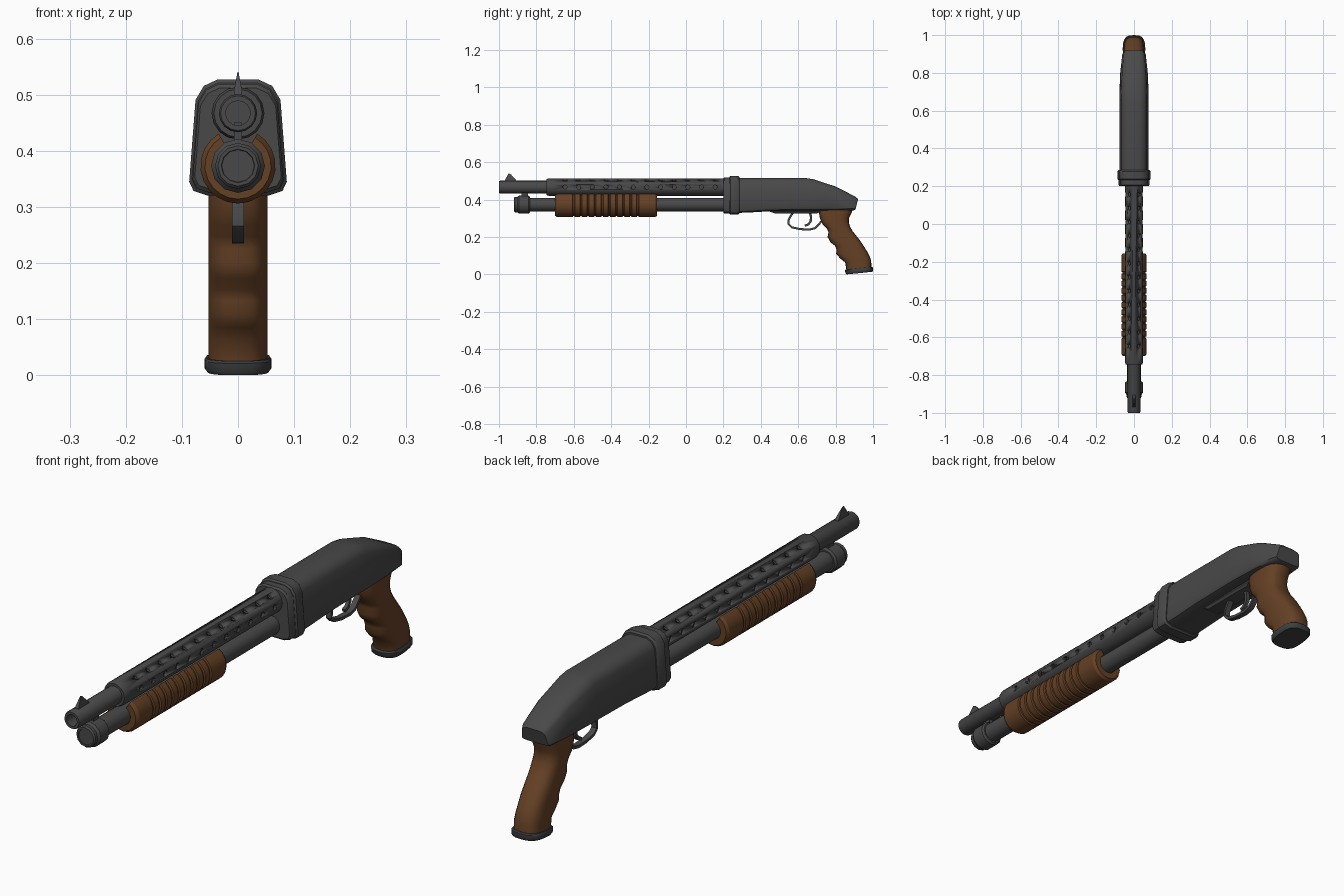
import bpy, bmesh, math
from mathutils import Vector, Matrix

if "Cube" in bpy.data.objects:
    bpy.data.objects.remove(bpy.data.objects["Cube"])


def material(name, rgb):
    m = bpy.data.materials.new(name)
    m.diffuse_color = (*rgb, 1)
    m.use_nodes = True
    m.node_tree.nodes["Principled BSDF"].inputs["Base Color"].default_value = m.diffuse_color
    return m


METAL = material("dark_metal", (0.066, 0.066, 0.066))
WOOD = material("brown_wood", (0.13, 0.052, 0.018))
RUBBER = material("charcoal_trim", (0.046, 0.048, 0.051))


def finish(name, bm, mat, angle=35):
    bmesh.ops.recalc_face_normals(bm, faces=bm.faces)
    me = bpy.data.meshes.new(name)
    bm.to_mesh(me)
    bm.free()
    ob = bpy.data.objects.new(name, me)
    bpy.context.collection.objects.link(ob)
    me.materials.append(mat)
    bpy.ops.object.select_all(action='DESELECT')
    ob.select_set(True)
    bpy.context.view_layer.objects.active = ob
    bpy.ops.object.shade_smooth_by_angle(angle=math.radians(angle))
    return ob


def loft(name, rings, mat, angle=35):
    """Skin closed rings of equal length and cap both ends."""
    bm = bmesh.new()
    vs = [[bm.verts.new(p) for p in r] for r in rings]
    n = len(vs[0])
    for a, b in zip(vs, vs[1:]):
        for i in range(n):
            j = (i + 1) % n
            bm.faces.new((a[i], a[j], b[j], b[i]))
    bm.faces.new(vs[0])
    bm.faces.new(vs[-1])
    return finish(name, bm, mat, angle)


def lathe(name, z, profile, mat, n=16):
    """Turn (y, radius) points about an axis along y."""
    return loft(name, [[(r * math.cos(math.tau * i / n), y, z + r * math.sin(math.tau * i / n))
                        for i in range(n)] for y, r in profile], mat)


def ribbon(name, path, thick, w, mat, angle=35):
    """Flat strip of half width w that follows (y, z) points."""
    pts = [Vector((0, *p)) for p in path]
    rings = []
    for i, p in enumerate(pts):
        t = (pts[min(i + 1, len(pts) - 1)] - pts[max(i - 1, 0)]).normalized()
        nrm = Vector((0, -t.z, t.y)) * thick / 2
        x = Vector((w, 0, 0))
        rings.append([p + nrm + x, p + nrm - x, p - nrm - x, p - nrm + x])
    return loft(name, rings, mat, angle)


def box(name, x, y0, y1, z0, z1, mat):
    return loft(name, [[(-x, y, z0), (x, y, z0), (x, y, z1), (-x, y, z1)] for y in (y0, y1)], mat)


BZ, MZ = 0.467, 0.373

# Barrel with open bore
lathe("barrel", BZ, [(0.25, 0.034), (-0.994, 0.034), (-1.0, 0.031), (-1.0, 0.022), (-0.85, 0.022)], METAL)

# Heat shield with rows of round vents
shield = lathe("heat_shield", BZ, [(0.21, 0.047), (-0.735, 0.047), (-0.745, 0.043)], METAL)
bm = bmesh.new()
for k in range(12):
    for deg in (0, 55, 125, 180):
        a = math.radians(deg)
        d = Vector((math.cos(a), 0, math.sin(a)))
        m = (Matrix.Translation(Vector((0, -0.647 + 0.073 * k, BZ)) + d * 0.049)
             @ d.to_track_quat('Z', 'Y').to_matrix().to_4x4())
        bmesh.ops.create_cone(bm, cap_ends=True, segments=10, radius1=0.011, radius2=0.011,
                              depth=0.026, matrix=m)
cutter = finish("vent_cutter", bm, METAL)
cutter.hide_render = True
mod = shield.modifiers.new("vents", 'BOOLEAN')
mod.operation = 'DIFFERENCE'
mod.solver = 'EXACT'
mod.object = cutter
bpy.ops.object.select_all(action='DESELECT')
shield.select_set(True)
bpy.context.view_layer.objects.active = shield
bpy.ops.object.modifier_apply(modifier="vents")
bpy.data.objects.remove(cutter)

# Front sight blade
loft("front_sight", [[(x, -0.972, 0.495), (x, -0.966, 0.508), (x * t, -0.948, 0.54), (x * t, -0.936, 0.535),
                      (x, -0.912, 0.508), (x, -0.9, 0.495)] for x, t in ((-0.007, 0.15), (0.007, 0.15))], METAL)

# Magazine tube, end cap and lug below the barrel
lathe("magazine_tube", MZ, [(0.25, 0.036), (-0.86, 0.036)], METAL)
lathe("magazine_cap", MZ, [(-0.835, 0.034), (-0.835, 0.042), (-0.842, 0.048), (-0.893, 0.048), (-0.902, 0.041),
                           (-0.914, 0.041), (-0.92, 0.036), (-0.92, 0.03), (-0.917, 0.029)], METAL, 12)
box("barrel_lug", 0.007, -0.88, -0.845, 0.4, 0.45, METAL)

# Grooved pump handle, a C-shaped section open at the top
prof = [(-0.70, 0.059), (-0.688, 0.067)]
for k in range(10):
    y = -0.6 + 0.038 * k
    prof += [(y - 0.006, 0.067), (y - 0.003, 0.062), (y + 0.003, 0.062), (y + 0.006, 0.067)]
prof += [(-0.166, 0.067), (-0.155, 0.06)]
arc = [math.radians(121 + 298 * i / 18) for i in range(19)]
loft("pump_handle", [[(r * math.cos(a), y, MZ + r * math.sin(a)) for a in arc] +
                     [(0.037 * math.cos(a), y, MZ + 0.037 * math.sin(a)) for a in reversed(arc)]
                     for y, r in prof], WOOD, 30)

# Receiver, lofted from one rounded trapezoid section
HALF = [(0.42, 1), (0.70, 0.945), (0.87, 0.825), (1, 0.12), (0.91, 0.04), (0.62, 0)]


def section(y, top, bot, w, shear=0):
    right = [(x * w, y - shear * (1 - t), bot + t * (top - bot)) for x, t in HALF]
    return right + [(-x, yy, z) for x, yy, z in reversed(right)]


loft("receiver", [section(*s) for s in (
    (0.21, 0.515, 0.328, 0.078), (0.32, 0.515, 0.33, 0.078), (0.46, 0.515, 0.338, 0.078),
    (0.64, 0.515, 0.341, 0.078), (0.68, 0.509, 0.341, 0.078), (0.80, 0.47, 0.342, 0.073),
    (0.905, 0.416, 0.343, 0.062, 0.008), (0.92, 0.403, 0.347, 0.055, 0.014))], METAL, 40)
loft("receiver_collar", [section(*s) for s in (
    (0.2, 0.512, 0.331, 0.077), (0.206, 0.519, 0.325, 0.081), (0.25, 0.519, 0.325, 0.081))], METAL)
loft("receiver_band", [section(*s) for s in (
    (0.232, 0.521, 0.326, 0.082), (0.238, 0.527, 0.32, 0.087), (0.278, 0.527, 0.32, 0.087),
    (0.285, 0.521, 0.326, 0.082))], METAL)

# Trigger group
loft("trigger_plate", [[(-w, y0, z), (w, y0, z), (w, y1, z), (-w, y1, z)] for w, y0, y1, z in
                       ((0.035, 0.45, 0.72, 0.35), (0.035, 0.45, 0.72, 0.335), (0.028, 0.475, 0.70, 0.326))], METAL)
ribbon("trigger_guard", [(0.575, 0.335), (0.56, 0.312), (0.549, 0.292), (0.549, 0.268), (0.565, 0.252),
                         (0.61, 0.242), (0.66, 0.24), (0.69, 0.247), (0.708, 0.265), (0.725, 0.285)],
       0.011, 0.011, METAL, 40)
ribbon("trigger", [(0.66, 0.34), (0.668, 0.31), (0.667, 0.285), (0.655, 0.268), (0.636, 0.26)],
       0.012, 0.007, METAL, 40)


# Pistol grip with finger swells: sections set by front and back points
def oval(front, back, w, n=20):
    f, b = Vector((0, *front)), Vector((0, *back))
    def soft(v):
        return math.copysign(abs(v) ** 0.7, v)
    return [(f + b) / 2 + (b - f) / 2 * soft(math.sin(math.tau * i / n))
            + Vector((w * soft(math.cos(math.tau * i / n)), 0, 0)) for i in range(n)]


loft("grip", [oval(f, b, 0.053) for f, b in (
    ((0.708, 0.365), (0.893, 0.365)), ((0.71, 0.335), (0.888, 0.335)), ((0.716, 0.30), (0.873, 0.305)),
    ((0.73, 0.268), (0.87, 0.28)), ((0.752, 0.247), (0.877, 0.255)), ((0.762, 0.225), (0.893, 0.228)),
    ((0.757, 0.20), (0.912, 0.205)), ((0.772, 0.172), (0.933, 0.178)), ((0.797, 0.153), (0.948, 0.155)),
    ((0.804, 0.133), (0.96, 0.136)), ((0.803, 0.11), (0.973, 0.116)), ((0.825, 0.085), (0.984, 0.093)),
    ((0.851, 0.064), (0.99, 0.07)), ((0.858, 0.02), (0.992, 0.03)))], WOOD, 60)

# Butt cap under the grip
loft("grip_cap", [oval(f, b, w) for f, b, w in (
    ((0.854, 0.025), (0.994, 0.04), 0.057), ((0.85, 0.021), (0.999, 0.036), 0.06),
    ((0.853, 0.006), (1.0, 0.021), 0.06), ((0.858, 0.0), (0.996, 0.014), 0.055))], RUBBER, 40)
